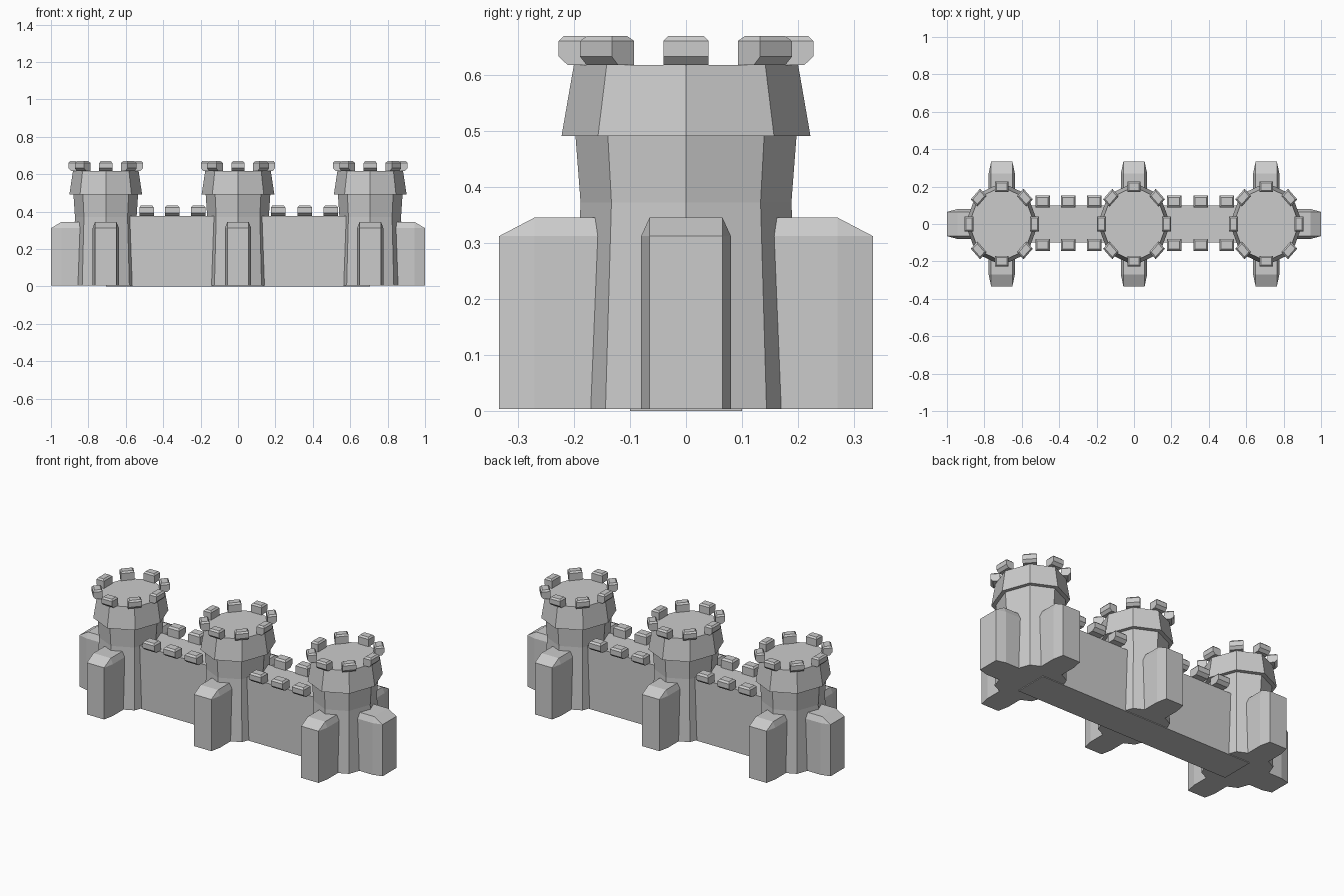
import bpy, bmesh
from math import pi, cos, sin
from mathutils import Matrix

if "Cube" in bpy.data.objects:
    bpy.data.objects.remove(bpy.data.objects["Cube"])

SQUASH = 0.877          # towers are slightly narrower in x than in y
TOWER_X = (-0.707, 0.0, 0.707)
BASE = 0.004


def finish(name, bm, matrix):
    bm.transform(matrix)
    bmesh.ops.recalc_face_normals(bm, faces=bm.faces)
    mesh = bpy.data.meshes.new(name)
    bm.to_mesh(mesh)
    bm.free()
    obj = bpy.data.objects.new(name, mesh)
    bpy.context.collection.objects.link(obj)
    return obj


def hull(name, points, matrix):
    bm = bmesh.new()
    for p in points:
        bm.verts.new(p)
    bmesh.ops.convex_hull(bm, input=bm.verts)
    bmesh.ops.dissolve_limit(bm, angle_limit=0.01, verts=bm.verts, edges=bm.edges)
    return finish(name, bm, matrix)


def lathe(name, profile, sides, matrix):
    bm = bmesh.new()
    rings = [[bm.verts.new((r * cos(2 * pi * i / sides), r * sin(2 * pi * i / sides), z))
              for i in range(sides)] for r, z in profile]
    for a, b in zip(rings, rings[1:]):
        for i in range(sides):
            j = (i + 1) % sides
            bm.faces.new((a[i], a[j], b[j], b[i]))
    bm.faces.new(rings[0])
    bm.faces.new(rings[-1])
    return finish(name, bm, matrix)


def merlon(name, matrix):
    # local +x faces outward; the outer underside is cut back
    pts = []
    for x0, x1, w, z in ((-.028, .012, .04, 0), (-.028, .028, .04, .015),
                         (-.028, .028, .04, .043), (-.019, .019, .031, .052)):
        pts += [(x, y, z) for x in (x0, x1) for y in (-w, w)]
    return hull(name, pts, matrix)


def buttress(name, matrix):
    # local +x faces outward; chamfered sides, top and front
    pts = []
    for s in (-1, 1):
        for x in (0.1, 0.27):
            pts += [(x, s * .08, BASE), (x, s * .08, .312), (x, s * .065, .345)]
        pts += [(.333, s * .065, BASE), (.333, s * .065, .312)]
    return hull(name, pts, matrix)


# Towers with flared crown, merlons and buttresses
profile = [(.203, BASE), (.188, .372), (.197, .49), (.222, .49), (.2, .617)]
for t, tx in enumerate(TOWER_X):
    place = Matrix.Translation((tx, 0, 0)) @ Matrix.Diagonal((SQUASH, 1, 1, 1))
    lathe(f"tower_{t}", profile, 8, place)
    for i in range(8):
        merlon(f"tower_merlon_{t}_{i}", place @ Matrix.Rotation(i * pi / 4, 4, 'Z')
               @ Matrix.Translation((.199, 0, .617)))
    angles = [pi / 2, -pi / 2]
    if tx:
        angles.append(0 if tx > 0 else pi)
    for i, a in enumerate(angles):
        buttress(f"buttress_{t}_{i}", place @ Matrix.Rotation(a, 4, 'Z'))

# Curtain wall joining the towers
hull("wall", [(x, y, z) for x in (-.707, .707) for y in (-.1, .1) for z in (0, .375)],
     Matrix.Identity(4))

# Wall merlons along both edges
for side, y in ((1, .12), (-1, -.113)):
    for i, x in enumerate((-.489, -.352, -.212, .214, .357, .496)):
        merlon(f"wall_merlon_{side}_{i}", Matrix.Translation((x, y, .376))
               @ Matrix.Rotation(side * pi / 2, 4, 'Z') @ Matrix.Diagonal((1.15, .97, 1.08, 1)))
